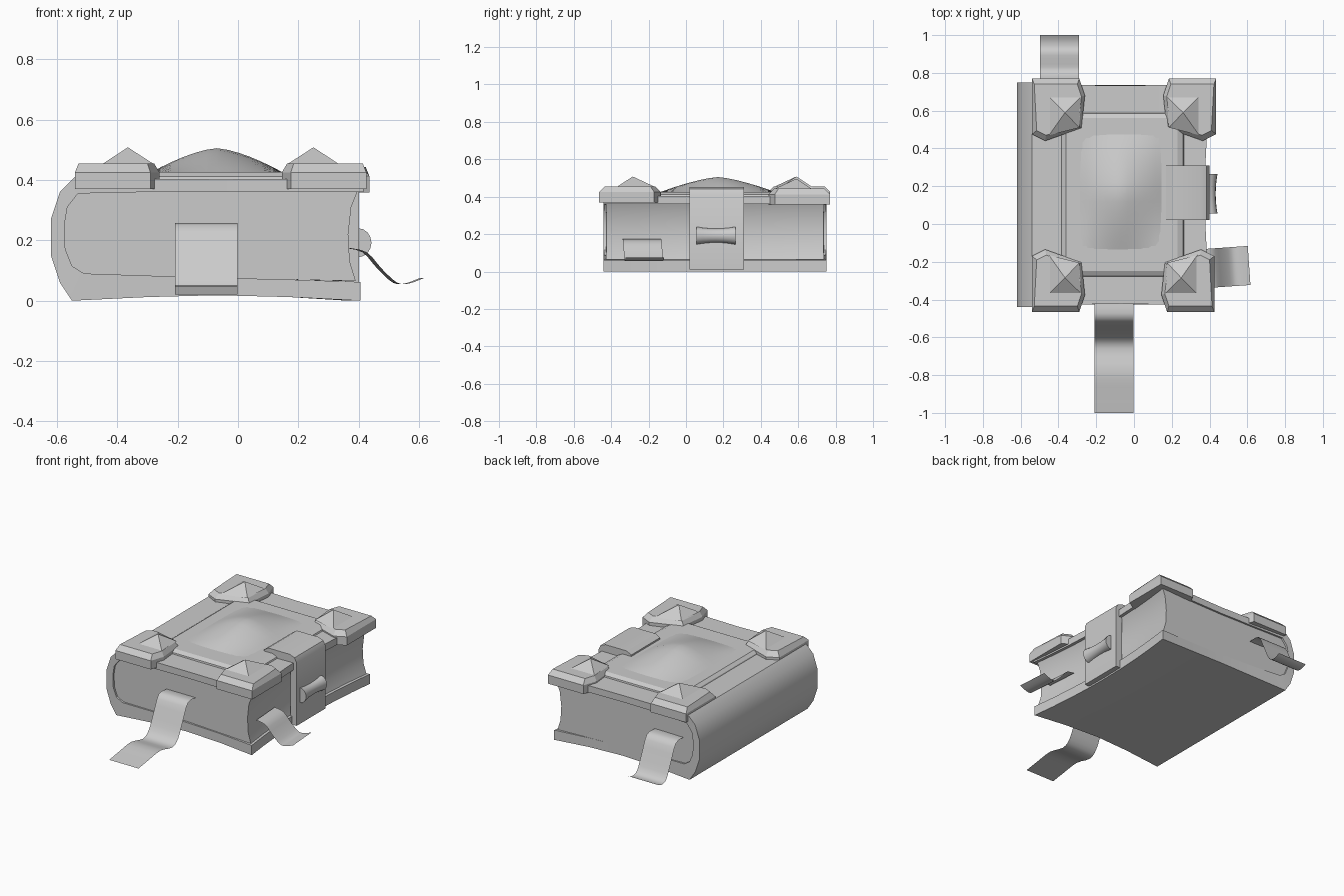
import bpy, bmesh, math

if "Cube" in bpy.data.objects:
    bpy.data.objects.remove(bpy.data.objects["Cube"])

YC, YH = 0.155, 0.595          # book middle and half length along y


def make(name, verts, faces, angle=None):
    me = bpy.data.meshes.new(name)
    me.from_pydata(verts, [], faces)
    bm = bmesh.new()
    bm.from_mesh(me)
    bmesh.ops.recalc_face_normals(bm, faces=bm.faces)
    bm.to_mesh(me)
    bm.free()
    ob = bpy.data.objects.new(name, me)
    bpy.context.collection.objects.link(ob)
    if angle:
        bpy.ops.object.select_all(action='DESELECT')
        ob.select_set(True)
        bpy.context.view_layer.objects.active = ob
        bpy.ops.object.shade_smooth_by_angle(angle=math.radians(angle))
    return ob


def loft(name, rings, caps=None, angle=30):
    """Skin equal closed rings; caps is a list of index loops (default: one n-gon)."""
    n = len(rings[0])
    verts = [p for r in rings for p in r]
    faces = [(k*n+i, k*n+(i+1) % n, (k+1)*n+(i+1) % n, (k+1)*n+i)
             for k in range(len(rings)-1) for i in range(n)]
    for c in caps or [range(n)]:
        faces += [tuple(c), tuple((len(rings)-1)*n+i for i in c)]
    return make(name, verts, faces, angle)


def bowed(section, half):
    """Book slices along y, edges pulled in at their middles."""
    rings = []
    for k in range(9):
        v = -1 + k/4
        ring = []
        for x, z in section:
            u = min(1, abs((x+0.07)/0.47))
            y = YC + v*(half - 0.018*(1-u*u))
            ring.append((x - (0.04*(1-v*v) if x > 0.3 else 0), y, z))
        rings.append(ring)
    return rings


# Cover: C-shaped section with a rounded spine
outer = [(.405, 0), (.17, .012), (-.07, .018), (-.3, .012), (-.55, 0), (-.59, .06), (-.62, .15),
         (-.62, .27), (-.59, .36), (-.54, .41), (-.3, .404), (-.07, .402), (.17, .403), (.415, .405)]
inner = [(.405, .062), (.17, .07), (-.07, .076), (-.3, .083), (-.51, .09), (-.55, .115), (-.572, .17),
         (-.575, .25), (-.565, .31), (-.53, .355), (-.3, .36), (-.07, .36), (.17, .36), (.415, .36)]
m = len(outer)
caps = [(i, i+1, 2*m-2-i, 2*m-1-i) for i in range(m-1)]
loft("cover", bowed(outer + inner[::-1], YH), caps)

# Pages: hollowed fore-edge
pages = inner[1:-1] + [(.395, .36), (.375, .31), (.365, .22), (.37, .13), (.39, .065)]
loft("pages", bowed(pages, YH-0.012))


# Raised panel on the top cover
def rect(x0, x1, y0, y1, z):
    return [(x0, y0, z), (x1, y0, z), (x1, y1, z), (x0, y1, z)]


loft("top_panel", [rect(-.39, .27, -.28, .59, .39), rect(-.38, .26, -.275, .585, .412),
                   rect(-.36, .23, -.25, .56, .426)], angle=None)

# Domed centre
N = 12
verts, faces = [], []
for j in range(N+1):
    for i in range(N+1):
        u, v = 2*i/N-1, 2*j/N-1
        h = (1-abs(u)**1.5)*(1-abs(v)**1.4)
        verts.append((-.07+.22*u, .17+.31*v, .424+.081*h))
faces = [(j*(N+1)+i, j*(N+1)+i+1, (j+1)*(N+1)+i+1, (j+1)*(N+1)+i)
         for j in range(N) for i in range(N)]
make("centre_dome", verts, faces, 30)

# Corner plates with pyramid studs (offsets run inward from the outer corner)
plate = [(0, 0), (.25, 0), (.28, .09), (.262, .262), (.07, .33), (0, .295)]
top = [(.012, .03), (.24, .03), (.262, .095), (.245, .245), (.075, .3), (.025, .275)]
stud = [(.09, .095), (.262, .095), (.25, .26), (.09, .3)]
corners = {"front_left": (-.54, -.465, 1, 1), "front_right": (.425, -.465, -1, 1),
           "back_left": (-.54, .77, 1, -1), "back_right": (.435, .77, -1, -1)}
for tag, (cx, cy, sx, sy) in corners.items():
    dz = -0.012 if tag == "back_right" else 0

    def place(pts, z):
        return [(cx+sx*a, cy+sy*b, z+dz) for a, b in pts]
    loft("corner_plate_"+tag, [place(plate, .37), place(plate, .425), place(top, .455)], angle=None)
    make("corner_stud_"+tag, place(stud, .452) + place([(.175, .18)], .508),
         [(0, 1, 4), (1, 2, 4), (2, 3, 4), (3, 0, 4), (3, 2, 1, 0)])

# Clasp strap over the fore-edge
strap = [(.165, .40), (.17, .435), (.20, .453), (.35, .453), (.385, .44), (.40, .41),
         (.40, .01), (.355, .01), (.355, .40)]
loft("clasp_strap", [[(x, y, z) for x, z in strap] for y in (.02, .31)],
     [(0, 1, 2, 3, 8), (3, 4, 5, 8), (5, 6, 7, 8)])

# Clasp knob: waisted half barrel
rings = []
for k in range(7):
    t = k/3-1
    s = .78 + .22*t*t
    rings.append([(.398+.044*s*math.cos(a), .16+.105*t, .192+.048*s*math.sin(a))
                  for a in [math.pi*(i/8-.5) for i in range(9)]])
loft("clasp_knob", rings)


# Ribbon bookmarks: smooth thin sheets
def ribbon(name, path, width, origin, heading):
    pts = []
    for i in range(len(path)-1):
        p0, p1, p2, p3 = (path[max(0, min(len(path)-1, i+d))] for d in (-1, 0, 1, 2))
        for t in (0, .33, .67):
            pts.append([.5*(2*b+(c-a)*t+(2*a-5*b+4*c-d)*t*t+(3*b-a-3*c+d)*t**3)
                        for a, b, c, d in zip(p0, p1, p2, p3)])
    pts.append(path[-1])
    ca, sa = math.cos(heading), math.sin(heading)
    verts = [(origin[0]+s*ca-w*sa, origin[1]+s*sa+w*ca, z)
             for s, z in pts for w in (-width/2, width/2)]
    make(name, verts, [(2*i, 2*i+1, 2*i+3, 2*i+2) for i in range(len(pts)-1)], 60)


ribbon("front_ribbon", [(0, .25), (.08, .25), (.13, .16), (.18, .06), (.24, .025), (.36, .05),
                        (.48, .035), (.58, .02)], .207, (-.105, -.42), -math.pi/2)
ribbon("back_ribbon", [(0, .25), (.08, .245), (.13, .15), (.18, .05), (.23, .035), (.27, .05)],
       .207, (-.395, .73), math.pi/2)
ribbon("side_ribbon", [(0, .175), (.06, .16), (.11, .105), (.16, .06), (.20, .057), (.25, .075)],
       .207, (.36, -.237), math.radians(4))
